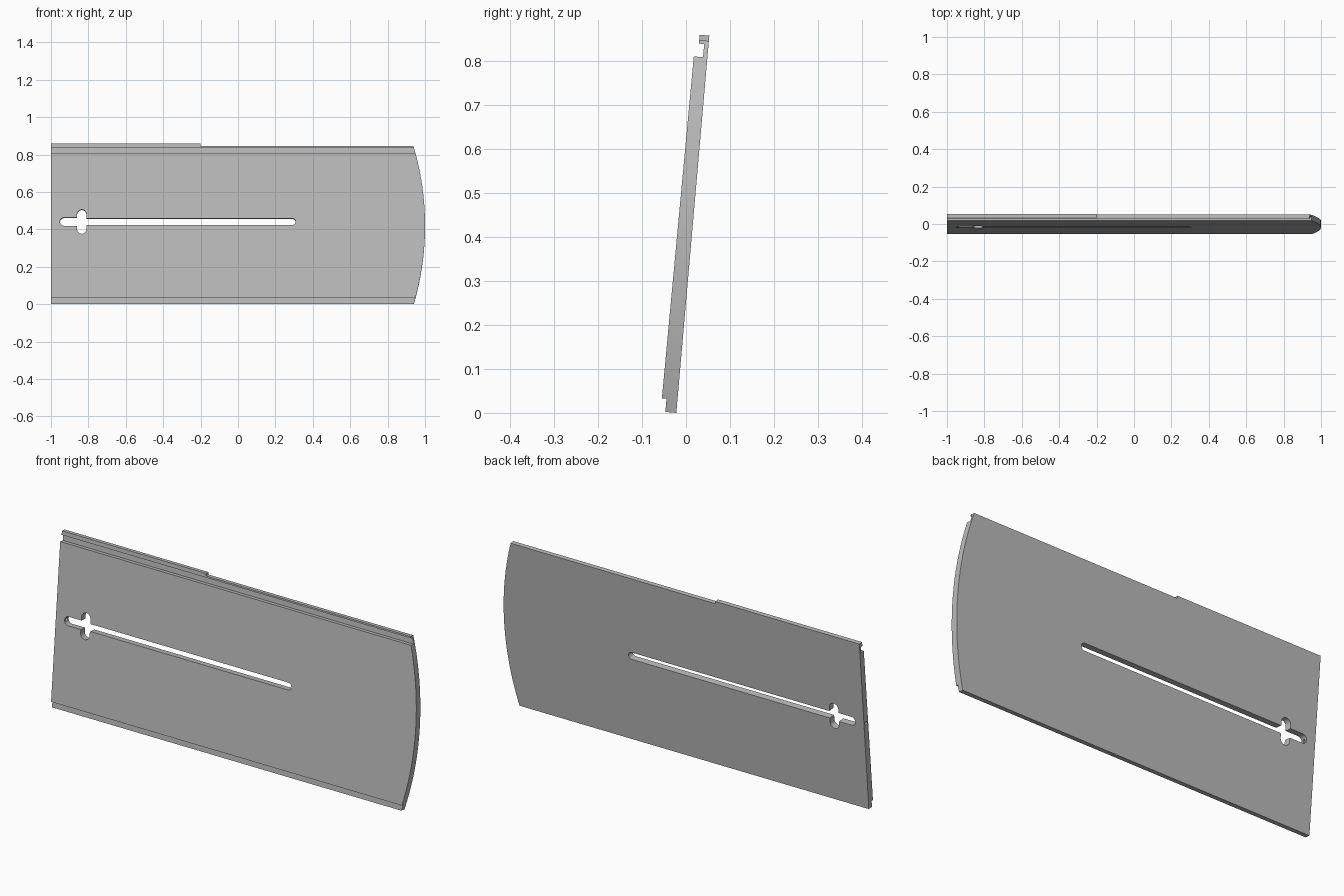
import bpy, bmesh, math
from mathutils import Matrix, Vector

if "Cube" in bpy.data.objects:
    bpy.data.objects.remove(bpy.data.objects["Cube"])

TILT = math.radians(5)

grey = bpy.data.materials.new("light_grey")
grey.use_nodes = True
grey.diffuse_color = (0.5, 0.5, 0.5, 1)
grey.node_tree.nodes["Principled BSDF"].inputs["Base Color"].default_value = (0.5, 0.5, 0.5, 1)


def prism(name, outline, offset):
    """Extrude a planar outline along a vector."""
    bm = bmesh.new()
    face = bm.faces.new([bm.verts.new(p) for p in outline])
    moved = bmesh.ops.extrude_face_region(bm, geom=[face])["geom"]
    verts = [v for v in moved if isinstance(v, bmesh.types.BMVert)]
    bmesh.ops.translate(bm, verts=verts, vec=Vector(offset))
    bmesh.ops.recalc_face_normals(bm, faces=bm.faces)
    mesh = bpy.data.meshes.new(name)
    bm.to_mesh(mesh)
    bm.free()
    mesh.materials.append(grey)
    obj = bpy.data.objects.new(name, mesh)
    bpy.context.collection.objects.link(obj)
    return obj


def combine(obj, cutter, operation):
    """Apply a boolean and discard the cutter."""
    cutter.hide_render = True
    mod = obj.modifiers.new("cut", "BOOLEAN")
    mod.operation, mod.object, mod.solver = operation, cutter, "EXACT"
    bpy.context.view_layer.objects.active = obj
    bpy.ops.object.modifier_apply(modifier=mod.name)
    bpy.data.objects.remove(cutter)


def capsule(name, a, b, radius, steps=12):
    """Round-ended slot cutter between two (x, height) points."""
    a, b = Vector(a), Vector(b)
    heading = math.atan2(b.y - a.y, b.x - a.x)
    outline = []
    for centre, start in ((b, heading - math.pi / 2), (a, heading + math.pi / 2)):
        for i in range(steps + 1):
            t = start + math.pi * i / steps
            outline.append((centre.x + radius * math.cos(t), -0.1, centre.y + radius * math.sin(t)))
    return prism(name, outline, (0, 0.2, 0))


# Panel cross-section: rebated foot, groove and lip along the top
profile = [(0, 0), (0.025, 0), (0.025, 0.03), (0.0355, 0.03), (0.031, 0.81),
           (0.01, 0.81), (0.01, 0.84), (0.022, 0.84), (0.022, 0.86), (0, 0.86)]
panel = prism("slotted_panel", [(-1.1, -b, h) for b, h in profile], (2.3, 0, 0))

# Outline: bowed right end, top lip taller on the left part
mid, radius = 0.42, 1.5
outline = [(-1, -0.1, -0.05)]
for i in range(33):
    h = -0.01 + 0.858 * i / 32
    outline.append((1 - radius + math.sqrt(radius**2 - (h - mid)**2), -0.1, h))
outline += [(-0.2, -0.1, 0.848), (-0.2, -0.1, 0.9), (-1, -0.1, 0.9)]
combine(panel, prism("outline_cutter", outline, (0, 0.2, 0)), "INTERSECT")

# Long slot, wider entry and cross opening
slot_h = 0.44
for start, end, r in (((-0.82, slot_h), (0.29, slot_h), 0.018),
                      ((-0.93, slot_h), (-0.82, slot_h), 0.022),
                      ((-0.835, 0.40), (-0.835, 0.48), 0.025)):
    combine(panel, capsule("slot_cutter", start, end, r), "DIFFERENCE")

# Small bore from the straight end into the slot
bore = [(-1.1, -0.017 + 0.008 * math.cos(math.tau * i / 16),
         slot_h + 0.008 * math.sin(math.tau * i / 16)) for i in range(16)]
combine(panel, prism("bore_cutter", bore, (0.17, 0, 0)), "DIFFERENCE")

# Lean the panel back
panel.data.transform(Matrix.Translation((0, -0.022, 0)) @ Matrix.Rotation(-TILT, 4, "X"))
panel.select_set(True)
bpy.context.view_layer.objects.active = panel
bpy.ops.object.shade_smooth_by_angle(angle=math.radians(20))
